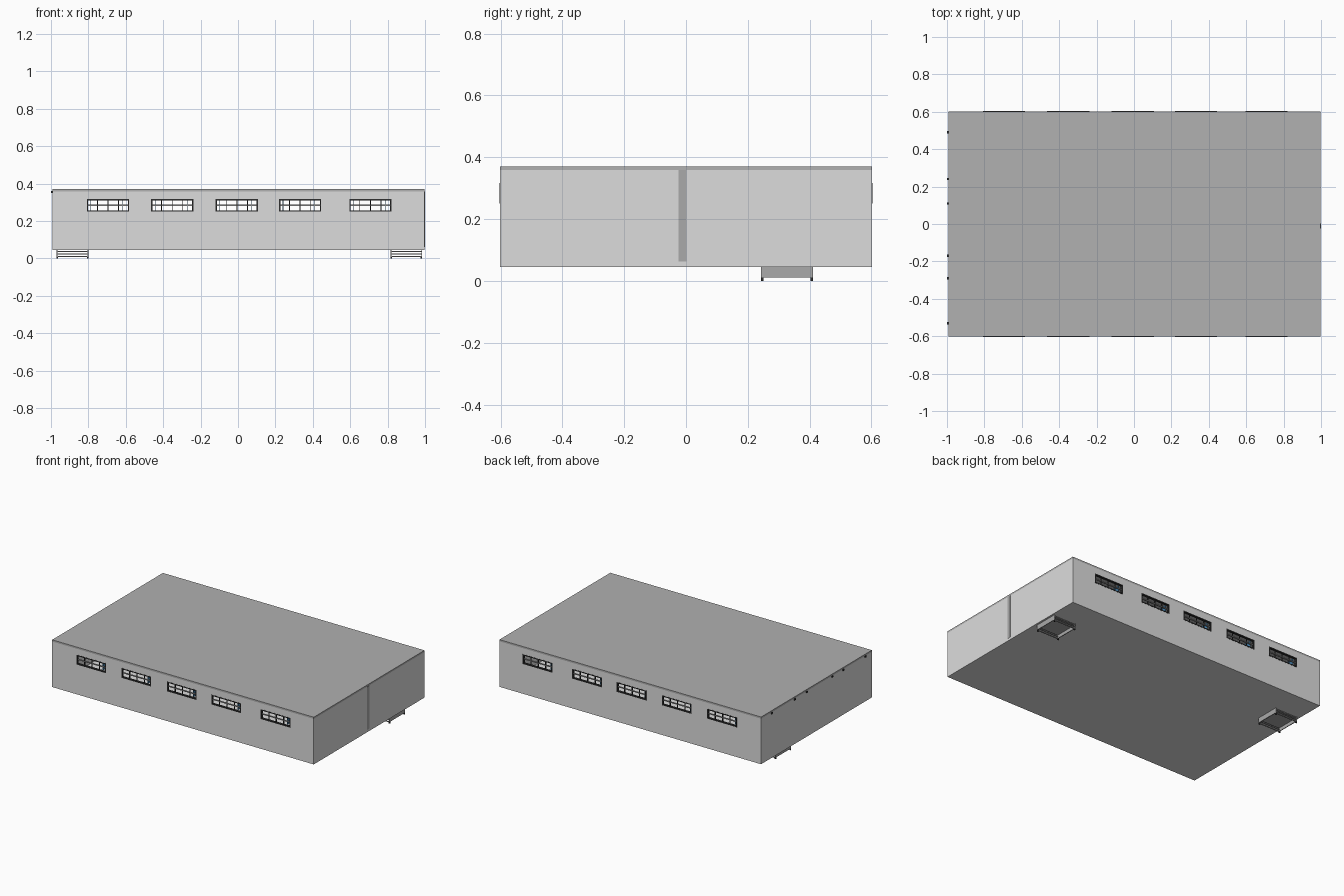
import bpy, bmesh
from mathutils import Matrix, Vector

if "Cube" in bpy.data.objects:
    bpy.data.objects.remove(bpy.data.objects["Cube"])


def material(name, rgb):
    m = bpy.data.materials.new(name)
    m.diffuse_color = (*rgb, 1)
    m.use_nodes = True
    m.node_tree.nodes["Principled BSDF"].inputs["Base Color"].default_value = m.diffuse_color
    return m


WALL = material("pale_wall", (0.72, 0.72, 0.72))
ROOF = material("grey_roof", (0.44, 0.44, 0.44))
DARK = material("dark_frame", (0.03, 0.03, 0.03))
BLUE = material("blue_glass", (0.06, 0.22, 0.42))
METAL = material("grey_metal", (0.40, 0.40, 0.40))


def boxes(name, spans, mat):
    """One object made of boxes, each given as (x0, x1, y0, y1, z0, z1)."""
    bm = bmesh.new()
    for x0, x1, y0, y1, z0, z1 in spans:
        mid = Vector(((x0 + x1) / 2, (y0 + y1) / 2, (z0 + z1) / 2))
        size = Matrix.Diagonal((x1 - x0, y1 - y0, z1 - z0, 1))
        bmesh.ops.create_cube(bm, size=1, matrix=Matrix.Translation(mid) @ size)
    me = bpy.data.meshes.new(name)
    bm.to_mesh(me)
    bm.free()
    ob = bpy.data.objects.new(name, me)
    me.materials.append(mat)
    bpy.context.collection.objects.link(ob)
    return ob


def cut(target, cutter):
    mod = target.modifiers.new(cutter.name, 'BOOLEAN')
    mod.operation = 'DIFFERENCE'
    mod.solver = 'EXACT'
    mod.object = cutter
    cutter.hide_render = True
    cutter.hide_viewport = True


X0, X1, Y, T = -0.993, 0.998, 0.602, 0.012
Z0, Z1, ZR = 0.045, 0.358, 0.37
WZ0, WZ1, WW = 0.25, 0.317, 0.226
WINDOWS = [-0.695, -0.352, -0.006, 0.332, 0.708]

# hollow hall with window openings through both long walls
shell = boxes("hall_walls", [(X0, X1, -Y, Y, Z0, Z1)], WALL)
room = boxes("room_cutter", [(X0 + T, X1 - T, -Y + T, Y - T, Z0 + T, Z1 + 0.1)], WALL)
holes = boxes("window_cutter", [(c - WW / 2, c + WW / 2, -0.8, 0.8, WZ0, WZ1)
                                for c in WINDOWS], WALL)
cut(shell, room)
cut(shell, holes)

# flat roof slab
boxes("roof_slab", [(X0, X1, -Y, Y, Z1, ZR)], ROOF)

# window frames, mullions and inward-opening sashes
for side, s in (("front", -1), ("back", 1)):
    ya, yb = sorted((s * (Y - T - 0.002), s * (Y + 0.001)))
    ym, yn = sorted((s * (Y - T), s * (Y - 0.004)))
    yi, yj = sorted((s * (Y - T - 0.05), s * (Y - T)))
    for i, c in enumerate(WINDOWS):
        a, b, f = c - WW / 2, c + WW / 2, 0.007
        boxes(f"{side}_window_frame_{i + 1}", [
            (a, b, ya, yb, WZ0, WZ0 + f), (a, b, ya, yb, WZ1 - f, WZ1),
            (a, a + f, ya, yb, WZ0 + f, WZ1 - f),
            (b - f, b, ya, yb, WZ0 + f, WZ1 - f)], DARK)
        boxes(f"{side}_window_mullions_{i + 1}",
              [(a + WW * k / 4 - 0.002, a + WW * k / 4 + 0.002, ym, yn, WZ0 + f, WZ1 - f)
               for k in (1, 2, 3)], DARK)
        boxes(f"{side}_window_crossbar_{i + 1}",
              [(a + f, b - f, ym, yn, 0.281, 0.287)], METAL)
        xs = b - 0.035 if s < 0 else a + 0.02
        boxes(f"{side}_window_sash_{i + 1}",
              [(xs, xs + 0.003, yi, yj, WZ0 + f, WZ1 - f)], BLUE)

# upright strip on the right wall
boxes("right_wall_strip", [(X1 - 0.004, 1.0, -0.024, 0.002, 0.062, Z1)], METAL)

# small brackets under the roof edge on the left wall
boxes("left_wall_brackets", [(-1.0, X0, y - 0.006, y + 0.006, 0.35, 0.36)
                             for y in (0.49, 0.24, 0.11, -0.17, -0.29, -0.53)], DARK)

# open entrance steps under the floor, one at each end
for side, a, b in (("left", -0.97, -0.80), ("right", 0.815, 0.985)):
    c, d = 0.242, 0.41
    boxes(f"{side}_step_panels", [(a, a + 0.005, c, d, 0.011, Z0),
                                  (b - 0.005, b, c, d, 0.011, Z0),
                                  (a, b, c, d, 0.034, 0.039)], METAL)
    boxes(f"{side}_step_rails", [(a, b, y, y + 0.006, z, z + 0.005)
                                 for y in (c, d - 0.006) for z in (0.007, 0.021)], METAL)
    boxes(f"{side}_step_feet", [(x, x + 0.008, y, y + 0.008, 0, 0.012)
                                for x in (a, b - 0.008) for y in (c, d - 0.008)], DARK)
